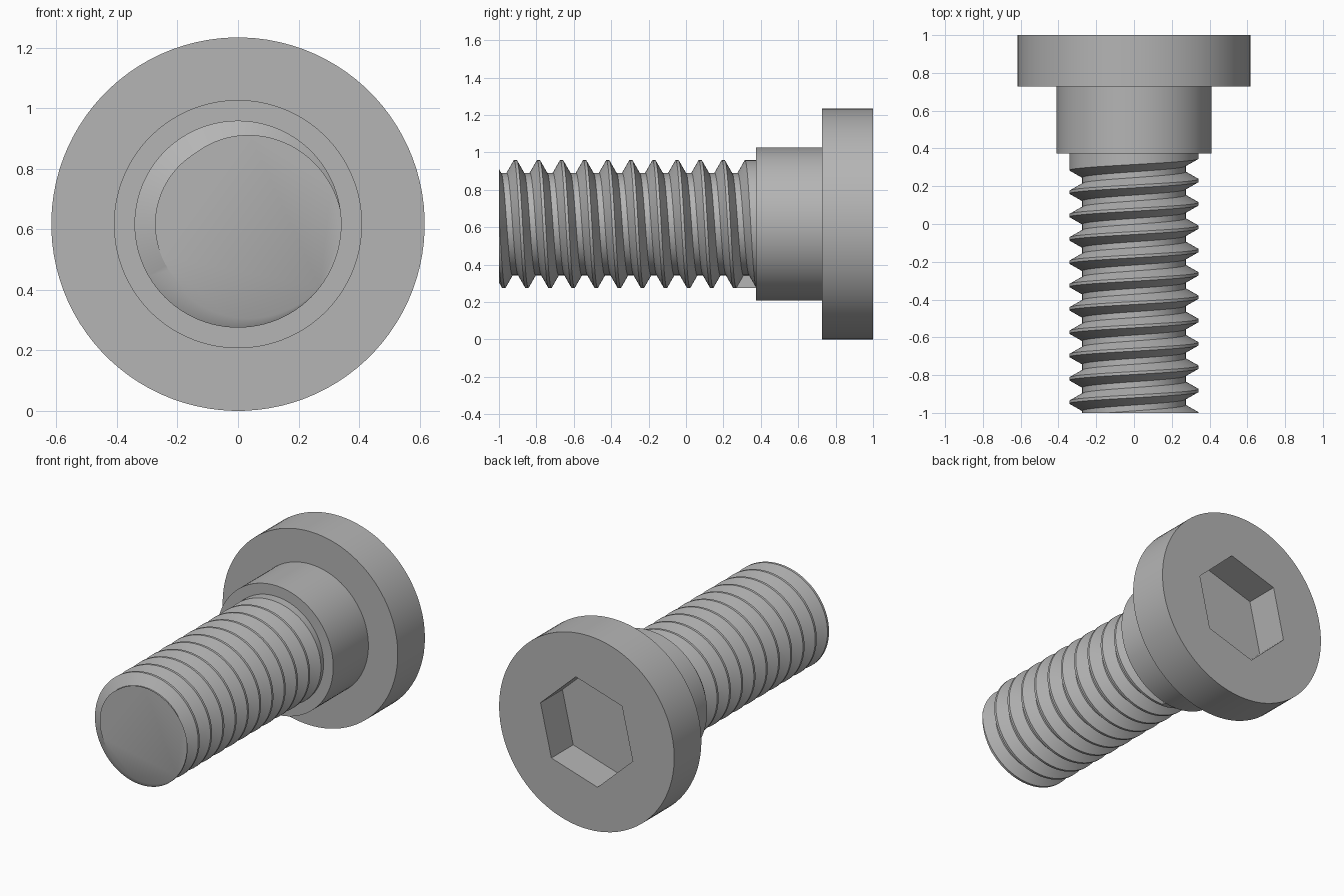
import bpy, bmesh
from math import sin, cos, pi, tau, radians

cube = bpy.data.objects.get("Cube")
if cube:
    bpy.data.objects.remove(cube, do_unlink=True)

AXIS_Z = 0.617          # height of the screw axis
SEG = 96
TIP, NECK, FLANGE, BACK = -1.0, 0.373, 0.727, 1.0
CREST, ROOT, PITCH = 0.342, 0.274, 0.1235
FLOOR = 0.78            # bottom of the hex socket

steel = bpy.data.materials.new("grey_steel")
steel.use_nodes = True
steel.diffuse_color = (0.46, 0.46, 0.46, 1)
steel.node_tree.nodes["Principled BSDF"].inputs["Base Color"].default_value = (0.46, 0.46, 0.46, 1)


def point(angle, y, r):
    """Angle runs from the top towards +x around the screw axis."""
    return (r * sin(angle), y, AXIS_Z + r * cos(angle))


def finish(bm, name):
    bmesh.ops.remove_doubles(bm, verts=bm.verts, dist=1e-5)
    bmesh.ops.recalc_face_normals(bm, faces=bm.faces)
    mesh = bpy.data.meshes.new(name)
    bm.to_mesh(mesh)
    bm.free()
    mesh.materials.append(steel)
    ob = bpy.data.objects.new(name, mesh)
    bpy.context.collection.objects.link(ob)
    bpy.ops.object.select_all(action='DESELECT')
    ob.select_set(True)
    bpy.context.view_layer.objects.active = ob
    bpy.ops.object.shade_smooth_by_angle(angle=radians(30))
    return ob


def skin(bm, columns):
    """Join neighbouring columns of points with faces."""
    cols = [[bm.verts.new(p) for p in col] for col in columns]
    for a, b in zip(cols, cols[1:]):
        for i in range(len(a) - 1):
            bm.faces.new((a[i], a[i + 1], b[i + 1], b[i]))


# Head and shoulder: one turned profile whose inner rings become a hexagon
HEX_TURN = radians(13)


def hex_radius(angle):
    return 0.34 * cos(pi / 6) / cos((angle - HEX_TURN) % (pi / 3) - pi / 6)


bm = bmesh.new()
columns = []
for i in range(SEG + 1):
    a = HEX_TURN + tau * i / SEG
    h = hex_radius(HEX_TURN + tau * (i % (SEG // 6)) / SEG)
    profile = [(NECK, 0), (NECK, 0.41), (FLANGE, 0.41), (FLANGE, 0.617),
               (BACK, 0.617), (BACK, h), (FLOOR, h), (FLOOR, 0)]
    columns.append([point(a, y, r) for y, r in profile])
skin(bm, columns)
finish(bm, "head_and_shoulder")


# Threaded shank: helical V grooves, cut flat at the tip, ending below the neck
def radius_at(pts, y):
    for (y0, r0), (y1, r1) in zip(pts, pts[1:]):
        if y0 <= y <= y1 and y1 > y0:
            return r0 + (r1 - r0) * (y - y0) / (y1 - y0)
    return CREST


def thread_column(angle, last_groove):
    pts = []
    for k in range(-11, 1):
        centre = 0.261 + PITCH * (angle / tau + k)
        bottom = ROOT if k < 0 or last_groove else CREST
        pts += [(centre - 0.054, CREST), (centre - 0.0155, bottom),
                (centre + 0.0155, bottom), (centre + 0.054, CREST)]
    pts.append((pts[-1][0] + PITCH, CREST))
    ends = {y: radius_at(pts, y) for y in (TIP, NECK)}
    clipped = []
    for y, r in pts:
        c = min(max(y, TIP), NECK)
        clipped.append(point(angle, c, ends[c] if c != y else r))
    return clipped


angles = [tau * i / SEG for i in range(SEG + 1)]
half = SEG // 2
columns = [thread_column(a, True) for a in angles[:half + 1]]
columns += [thread_column(a, False) for a in angles[half:]]
bm = bmesh.new()
skin(bm, columns)
bmesh.ops.remove_doubles(bm, verts=bm.verts, dist=1e-5)
rim = [e for e in bm.edges if e.is_boundary and all(v.co.y < TIP + 1e-4 for v in e.verts)]
bmesh.ops.contextual_create(bm, geom=rim)
finish(bm, "threaded_shank")
